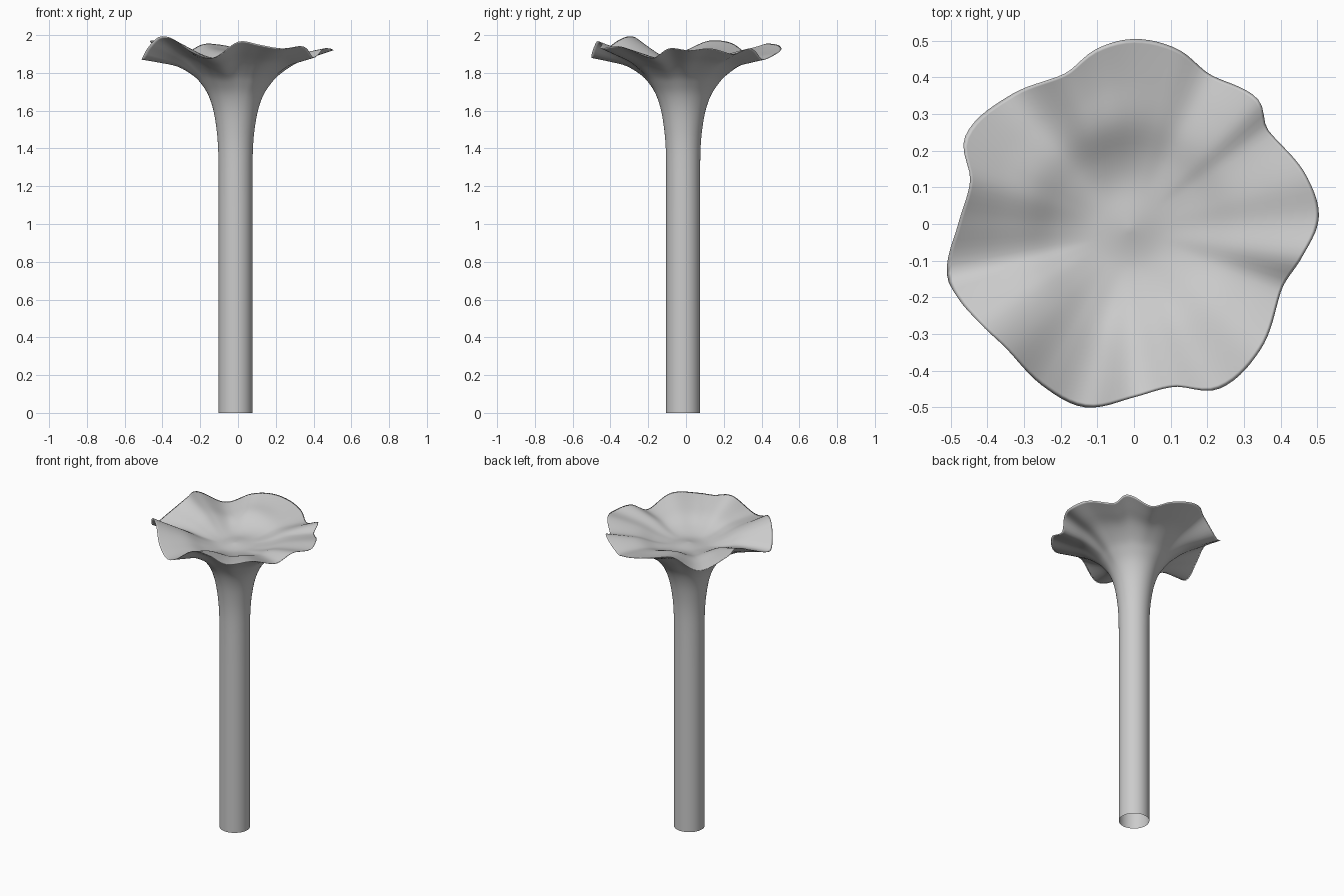
import bpy, bmesh, math
from mathutils import Vector

default_cube = bpy.data.objects.get("Cube")
if default_cube:
    bpy.data.objects.remove(default_cube)

SEGMENTS = 144
STEM_CENTRE = Vector((-0.013, -0.015, 0))
MEAN_RIM = 1.92

# Wavy rim: angle in degrees, radius, height
RIM = [(2, .505, 1.92), (15, .49, 1.93), (35, .447, 1.9), (45, .48, 1.93),
       (63, .458, 1.87), (76, .492, 1.9), (90, .505, 1.93), (102, .489, 1.95),
       (115, .452, 1.95), (134, .488, 1.88), (153, .519, 1.96), (165, .463, 1.97),
       (180, .48, 1.92), (195, .529, 1.87), (203, .521, 1.93), (213, .5, 1.99),
       (225, .487, 1.98), (241, .508, 1.91), (255, .518, 1.88), (270, .473, 1.965),
       (284, .458, 1.95), (297, .506, 1.93), (315, .487, 1.94), (336, .441, 1.88),
       (349, .468, 1.93)]

# Profiles: fraction of the rim radius, height
TOP = [(0, 1.835), (.2, 1.83), (.4, 1.85), (.6, 1.885), (.8, 1.905), (1, MEAN_RIM)]
FLARE = [(1, MEAN_RIM), (.82, 1.887), (.63, 1.85), (.46, 1.79), (.37, 1.74),
         (.295, 1.68), (.24, 1.6), (.205, 1.5), (.188, 1.4), (.183, 1.28)]


def hermite(p0, p1, p2, p3, x):
    """Smooth interpolation through unevenly spaced (x, value...) points."""
    h = p2[0] - p1[0]
    s = (x - p1[0]) / h
    out = []
    for a, b, c, d in list(zip(p0, p1, p2, p3))[1:]:
        m1 = (c - a) / (p2[0] - p0[0]) * h
        m2 = (d - b) / (p3[0] - p1[0]) * h
        out.append((2*s**3 - 3*s**2 + 1) * b + (s**3 - 2*s**2 + s) * m1
                   + (3*s**2 - 2*s**3) * c + (s**3 - s**2) * m2)
    return out


def rim_at(angle):
    pts = [(a + turn, r, z) for turn in (-360, 0, 360) for a, r, z in RIM]
    i = next(k for k, p in enumerate(pts) if p[0] > angle)
    return hermite(*pts[i - 2:i + 2], angle)


def refine(profile, steps):
    """Subdivide a profile with a smooth curve through its points."""
    pts = [profile[0]] + profile + [profile[-1]]
    result = []
    for i in range(len(profile) - 1):
        for k in range(steps):
            s = k / steps
            quad = [(n, *p) for n, p in enumerate(pts[i:i + 4])]
            result.append(tuple(hermite(*quad, 1 + s)))
    return result + [profile[-1]]


def bump(x, y, cx, cy, width, height):
    return height * math.exp(-((x - cx)**2 + (y - cy)**2) / width**2)


def cap_point(angle, t, z, upper):
    radius, rim_z = rim_at(angle)
    # Near the stem the section is round, near the edge it follows the rim
    blend = min(1, max(0, (t - .2) / .8))
    r = t * (.49 + (radius - .49) * blend**1.2)
    a = math.radians(angle)
    p = Vector((r * math.cos(a), r * math.sin(a), z))
    p += STEM_CENTRE * (1 - blend)
    p.z += (rim_z - MEAN_RIM) * blend**1.6
    if upper:
        fade = 1 - t**4
        p.z += fade * (bump(p.x, p.y, 0, .04, .09, .012)
                       + bump(p.x, p.y, -.06, .27, .1, .02)
                       + bump(p.x, p.y, -.25, .12, .1, .012))
    return p


bm = bmesh.new()
angles = [360 * i / SEGMENTS for i in range(SEGMENTS)]


def ring(points):
    return [bm.verts.new(p) for p in points]


def bridge(a, b):
    for i in range(SEGMENTS):
        j = (i + 1) % SEGMENTS
        bm.faces.new((a[i], b[i], b[j], a[j]))


# Dished top surface, from the centre outwards
top = refine(TOP, 6)
centre = bm.verts.new(cap_point(0, 0, top[0][1], True))
rings = [ring(cap_point(a, t, z, True) for a in angles) for t, z in top[1:]]
for i in range(SEGMENTS):
    bm.faces.new((centre, rings[0][i], rings[0][(i + 1) % SEGMENTS]))

# Flared underside running down into the stem, open at the foot
for t, z in refine(FLARE, 4)[1:]:
    rings.append(ring(cap_point(a, t, z, False) for a in angles))
for k in range(1, 7):
    z = FLARE[-1][1] * (1 - k / 6)
    rings.append(ring(Vector((v.co.x, v.co.y, z)) for v in rings[-1]))
for a, b in zip(rings, rings[1:]):
    bridge(a, b)
bm.normal_update()

mesh = bpy.data.meshes.new("trumpet_mushroom")
bm.to_mesh(mesh)
bm.free()
for face in mesh.polygons:
    face.use_smooth = True
mushroom = bpy.data.objects.new("trumpet_mushroom", mesh)
bpy.context.collection.objects.link(mushroom)

# Plain pale grey
grey = bpy.data.materials.new("pale_grey")
grey.use_nodes = True
colour = (.6, .6, .6, 1)
grey.diffuse_color = colour
grey.node_tree.nodes["Principled BSDF"].inputs["Base Color"].default_value = colour
mesh.materials.append(grey)
